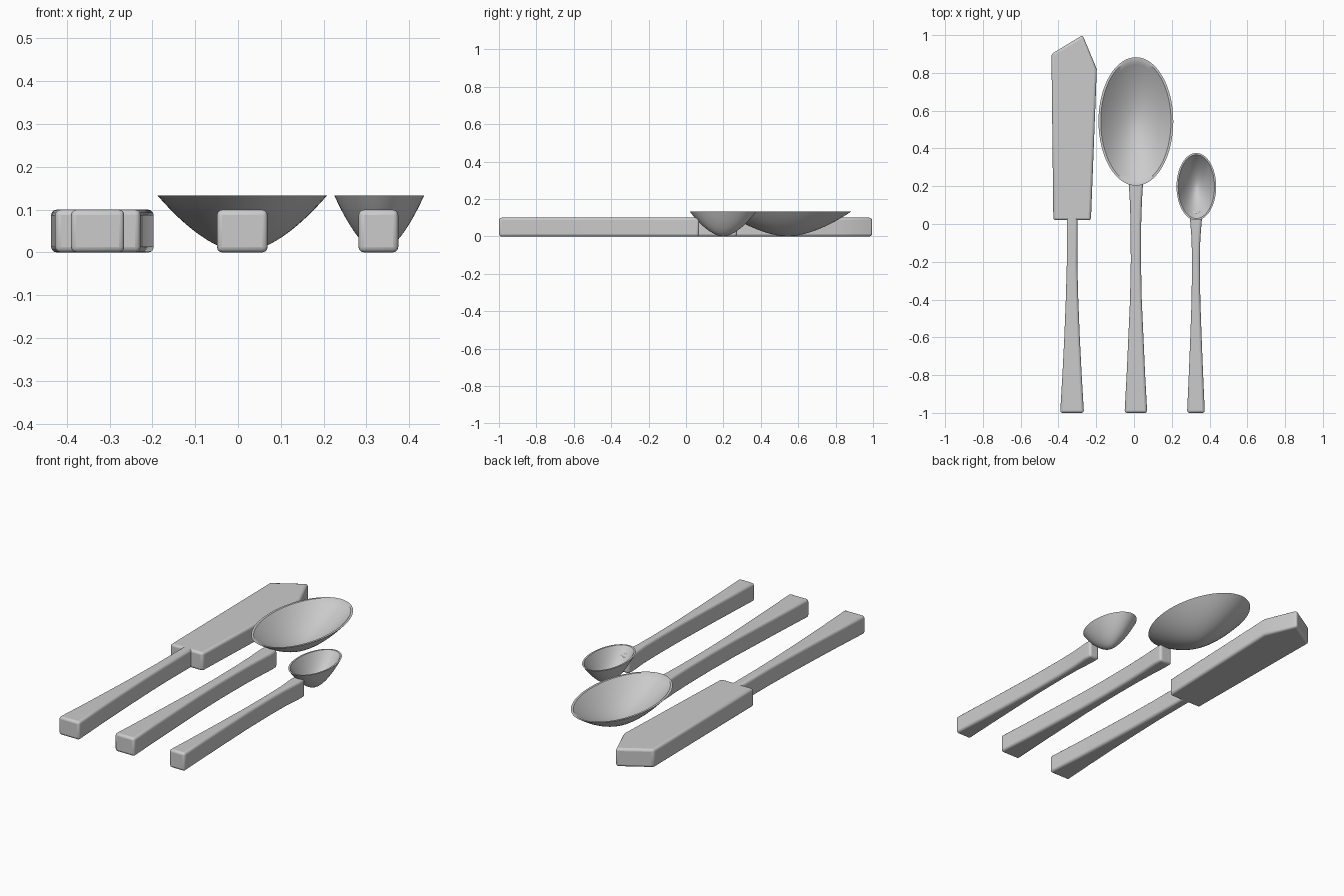
import bpy, bmesh, math

cube = bpy.data.objects.get("Cube")
if cube:
    bpy.data.objects.remove(cube, do_unlink=True)

metal = bpy.data.materials.new("brushed_grey")
metal.use_nodes = True
GREY = (0.6, 0.6, 0.6, 1)
metal.diffuse_color = GREY
metal.node_tree.nodes["Principled BSDF"].inputs["Base Color"].default_value = GREY


def finish(name, bm):
    bmesh.ops.recalc_face_normals(bm, faces=bm.faces[:])
    mesh = bpy.data.meshes.new(name)
    bm.to_mesh(mesh)
    bm.free()
    mesh.materials.append(metal)
    ob = bpy.data.objects.new(name, mesh)
    bpy.context.collection.objects.link(ob)
    bpy.ops.object.select_all(action='DESELECT')
    ob.select_set(True)
    bpy.context.view_layer.objects.active = ob
    return ob


def slab(name, outline, height=0.1):
    """Extrude a flat outline and round its edges."""
    bm = bmesh.new()
    face = bm.faces.new([bm.verts.new((x, y, 0)) for x, y in outline])
    top = bmesh.ops.extrude_face_region(bm, geom=[face])
    verts = [v for v in top["geom"] if isinstance(v, bmesh.types.BMVert)]
    bmesh.ops.translate(bm, verts=verts, vec=(0, 0, height))
    ob = finish(name, bm)
    bevel = ob.modifiers.new("rounded_edges", 'BEVEL')
    bevel.width = 0.013
    bevel.segments = 3
    bevel.limit_method = 'ANGLE'
    bpy.ops.object.shade_smooth_by_angle(angle=math.radians(35))
    return ob


def handle(name, cx, stations):
    """Symmetric handle from (y, half width) stations."""
    right = [(cx + w, y) for y, w in stations]
    left = [(cx - w, y) for y, w in reversed(stations)]
    return slab(name, right + left)


def bowl(name, cx, cy, a, b, wall, height=0.133, rings=12, sides=64):
    """Thin oval bowl: outer skin, flat rim, inner skin."""
    power = 1.72
    steps = [i / rings for i in range(1, rings + 1)]
    outer = [(a * q, b * q, height * q ** power) for q in steps]
    inner = [((a - wall) * q, (b - wall) * q, wall + (height - wall) * q ** power)
             for q in reversed(steps)]
    bm = bmesh.new()
    loops = []
    for rx, ry, z in outer + inner:
        angles = [2 * math.pi * k / sides for k in range(sides)]
        loops.append([bm.verts.new((cx + rx * math.cos(t), cy + ry * math.sin(t), z))
                      for t in angles])
    for lo, hi in zip(loops, loops[1:]):
        for k in range(sides):
            n = (k + 1) % sides
            bm.faces.new((lo[k], lo[n], hi[n], hi[k]))
    for ring, z in ((loops[0], 0), (loops[-1], wall)):
        pole = bm.verts.new((cx, cy, z))
        for k in range(sides):
            bm.faces.new((ring[k], ring[(k + 1) % sides], pole))
    ob = finish(name, bm)
    bpy.ops.object.shade_smooth_by_angle(angle=math.radians(35))
    return ob


# Knife: broad angled blade and flared handle
slab("knife_blade", [(-0.427, 0.02), (-0.228, 0.02), (-0.197, 0.82),
                     (-0.272, 1.0), (-0.437, 0.9)])
handle("knife_handle", -0.328, [(-1, 0.063), (-0.8, 0.051), (-0.6, 0.041),
                                (-0.4, 0.033), (-0.22, 0.028), (0.06, 0.028)])

# Large spoon
handle("large_spoon_handle", 0.01, [(-1, 0.06), (-0.8, 0.049), (-0.6, 0.04),
                                    (-0.4, 0.031), (-0.2, 0.027), (0.0, 0.028),
                                    (0.12, 0.032), (0.22, 0.038), (0.273, 0.038)])
bowl("large_spoon_bowl", 0.01, 0.543, 0.198, 0.34, 0.012)

# Small spoon
handle("small_spoon_handle", 0.328, [(-1, 0.047), (-0.8, 0.038), (-0.6, 0.03),
                                     (-0.4, 0.023), (-0.2, 0.021), (-0.08, 0.023),
                                     (0.02, 0.031), (0.07, 0.031)])
bowl("small_spoon_bowl", 0.33, 0.198, 0.105, 0.178, 0.009)
